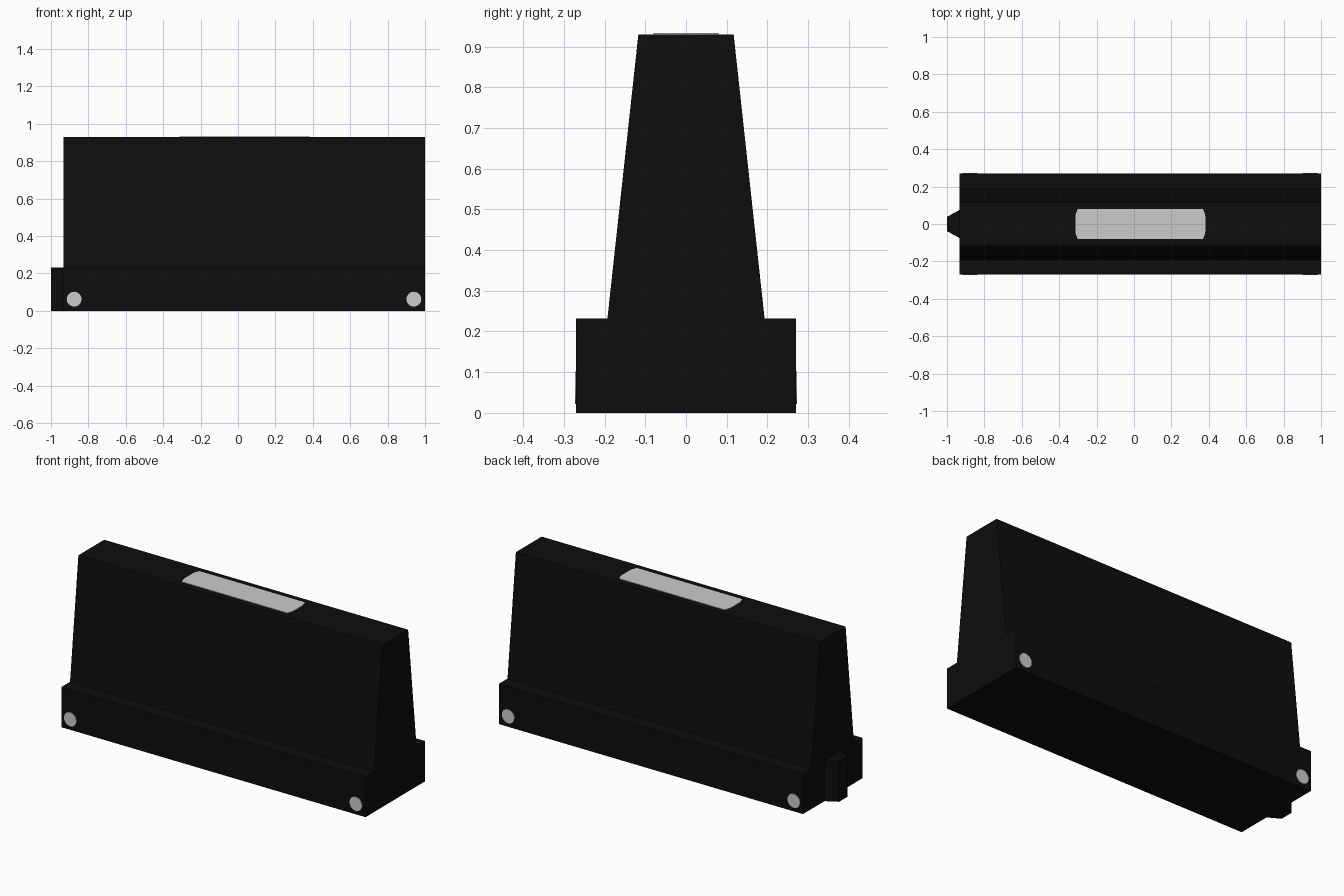
import bpy, bmesh, math

if "Cube" in bpy.data.objects:
    bpy.data.objects.remove(bpy.data.objects["Cube"])


def material(name, rgb):
    m = bpy.data.materials.new(name)
    m.diffuse_color = (*rgb, 1)
    m.use_nodes = True
    m.node_tree.nodes["Principled BSDF"].inputs["Base Color"].default_value = m.diffuse_color
    return m


black = material("black_plastic", (0.004, 0.004, 0.004))
grey = material("light_grey", (0.6, 0.6, 0.6))


def prism(name, outline, offset, mat):
    """Extrude a closed 3D outline along an offset vector."""
    bm = bmesh.new()
    face = bm.faces.new([bm.verts.new(p) for p in outline])
    ext = bmesh.ops.extrude_face_region(bm, geom=[face])
    new = [g for g in ext["geom"] if isinstance(g, bmesh.types.BMVert)]
    bmesh.ops.translate(bm, verts=new, vec=offset)
    bmesh.ops.recalc_face_normals(bm, faces=bm.faces)
    me = bpy.data.meshes.new(name)
    bm.to_mesh(me)
    bm.free()
    me.materials.append(mat)
    ob = bpy.data.objects.new(name, me)
    bpy.context.collection.objects.link(ob)
    return ob


# Barrier body: stepped, tapering cross-section swept along x
half = [(0.27, 0), (0.27, 0.232), (0.193, 0.232), (0.117, 0.93)]
profile = half + [(-y, z) for y, z in reversed(half)]
prism("barrier_body", [(-0.933, y, z) for y, z in profile], (1.933, 0, 0), black)

# Tapered connecting tongue on the left end
prism("connector_tongue",
      [(-0.933, -0.075, 0), (-0.933, 0.075, 0), (-1, 0.038, 0), (-1, -0.038, 0)],
      (0, 0, 0.232), black)

# Filler plate on the top, with softly cut ends
quarter = [(0.348, 0.035), (0.345, 0.055), (0.335, 0.08)]
right = [(x, -y) for x, y in reversed(quarter)] + quarter
loop = right + [(-x, -y) for x, y in right]
prism("top_plate", [(x + 0.034, y, 0.929) for x, y in loop], (0, 0, 0.004), grey)

# Round drain plugs near the bottom corners, front and back
for side, s in (("front", -1), ("back", 1)):
    for end, cx in (("left", -0.876), ("right", 0.94)):
        ring = [(cx + 0.04 * math.cos(a), s * 0.268, 0.062 + 0.04 * math.sin(a))
                for a in (2 * math.pi * i / 16 for i in range(16))]
        prism(f"drain_plug_{side}_{end}", ring, (0, s * 0.005, 0), grey)
